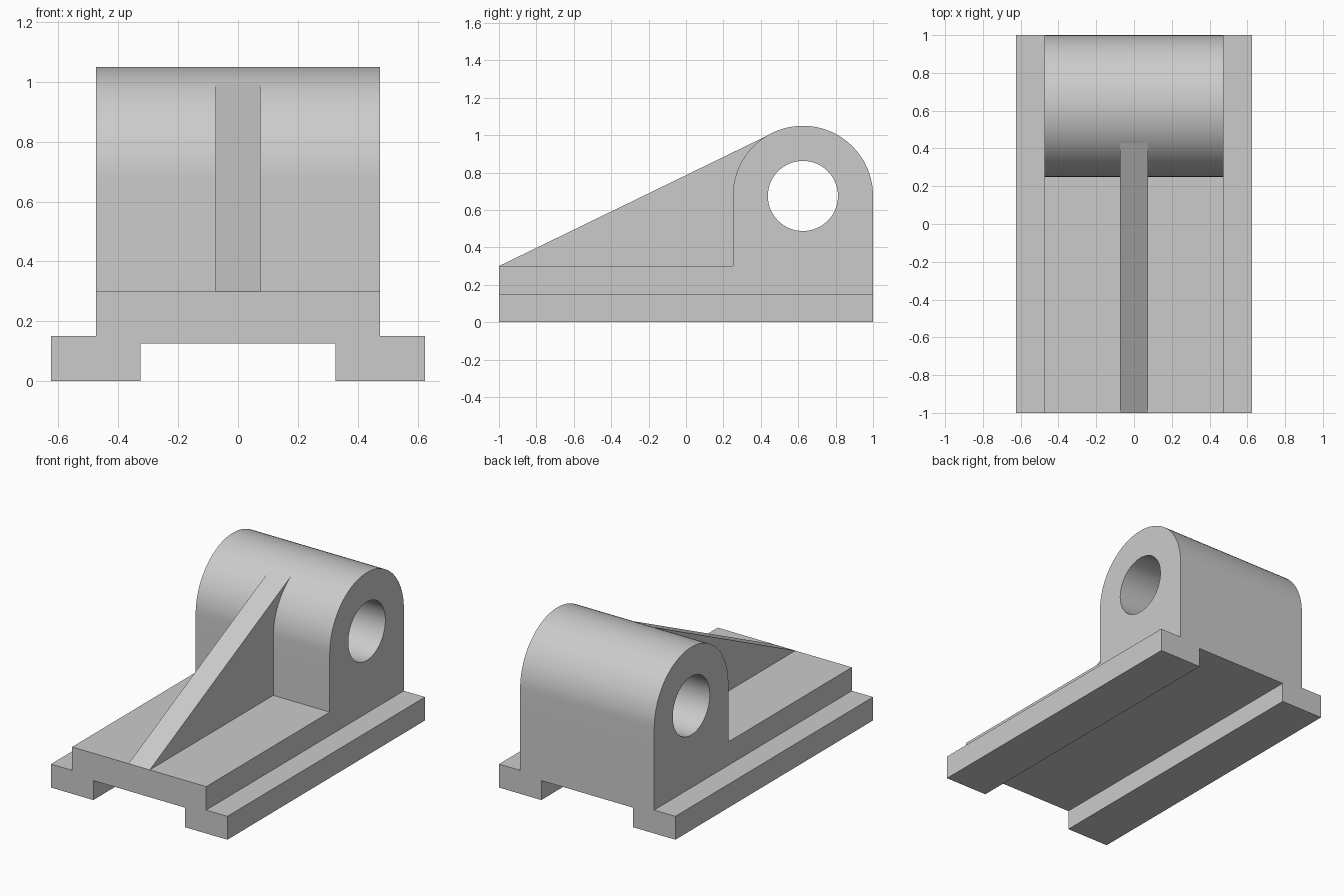
import bpy, bmesh, math
from mathutils import Vector

cube = bpy.data.objects.get("Cube")
if cube:
    bpy.data.objects.remove(cube, do_unlink=True)

metal = bpy.data.materials.new("plain grey")
metal.use_nodes = True
GREY = (0.6, 0.6, 0.6, 1)
metal.diffuse_color = GREY
metal.node_tree.nodes["Principled BSDF"].inputs["Base Color"].default_value = GREY


def extrude(name, points, axis, start, end):
    """Extrude a closed profile along x (points are y, z) or y (points are x, z)."""
    bm = bmesh.new()
    place = (lambda a, b: (start, a, b)) if axis == "x" else (lambda a, b: (a, start, b))
    face = bm.faces.new([bm.verts.new(place(a, b)) for a, b in points])
    moved = bmesh.ops.extrude_face_region(bm, geom=[face])["geom"]
    verts = [v for v in moved if isinstance(v, bmesh.types.BMVert)]
    length = end - start
    offset = Vector((length, 0, 0) if axis == "x" else (0, length, 0))
    bmesh.ops.translate(bm, verts=verts, vec=offset)
    bmesh.ops.recalc_face_normals(bm, faces=bm.faces)
    mesh = bpy.data.meshes.new(name)
    bm.to_mesh(mesh)
    bm.free()
    mesh.materials.append(metal)
    obj = bpy.data.objects.new(name, mesh)
    bpy.context.collection.objects.link(obj)
    return obj


def arc(radius, sweep, steps):
    """Points around the bore axis, starting at the back."""
    return [(BORE_Y + radius * math.cos(sweep * i / steps),
             BORE_Z + radius * math.sin(sweep * i / steps)) for i in range(steps + 1)]


def combine(obj, other, operation):
    mod = obj.modifiers.new(operation.lower(), "BOOLEAN")
    mod.operation = operation
    mod.solver = "EXACT"
    mod.object = other
    bpy.context.view_layer.objects.active = obj
    bpy.ops.object.modifier_apply(modifier=mod.name)
    bpy.data.objects.remove(other, do_unlink=True)


BORE_Y, BORE_Z = 0.625, 0.675
HALF = 0.475

# Stepped base with a channel underneath
half = [(0.325, 0.125), (0.325, 0), (0.625, 0), (0.625, 0.15), (HALF, 0.15), (HALF, 0.3)]
profile = half + [(-x, z) for x, z in reversed(half)]
body = extrude("bracket_body", profile, "y", -1, 1)

# Round-topped bearing block, joined to the base and bored through
block = extrude("bearing_block", arc(0.375, math.pi, 48) + [(0.25, 0.2), (1, 0.2)],
                "x", -HALF, HALF)
combine(body, block, "UNION")
bore = extrude("bore_cutter", arc(0.1875, math.tau, 64)[:-1], "x", -1, 1)
bore.hide_render = True
combine(body, bore, "DIFFERENCE")

# Merge coplanar leftovers
bm = bmesh.new()
bm.from_mesh(body.data)
bmesh.ops.remove_doubles(bm, verts=bm.verts, dist=0.0001)
bmesh.ops.dissolve_limit(bm, angle_limit=0.005, verts=bm.verts, edges=bm.edges)
bm.to_mesh(body.data)
bm.free()

bpy.ops.object.select_all(action="DESELECT")
body.select_set(True)
bpy.context.view_layer.objects.active = body
bpy.ops.object.shade_smooth_by_angle(angle=math.radians(30))

# Sloping rib, running up to meet the round of the block
extrude("support_rib", [(-1, 0.3), (0.43, 0.995), (0.43, 0.25)], "x", -0.075, 0.075)
